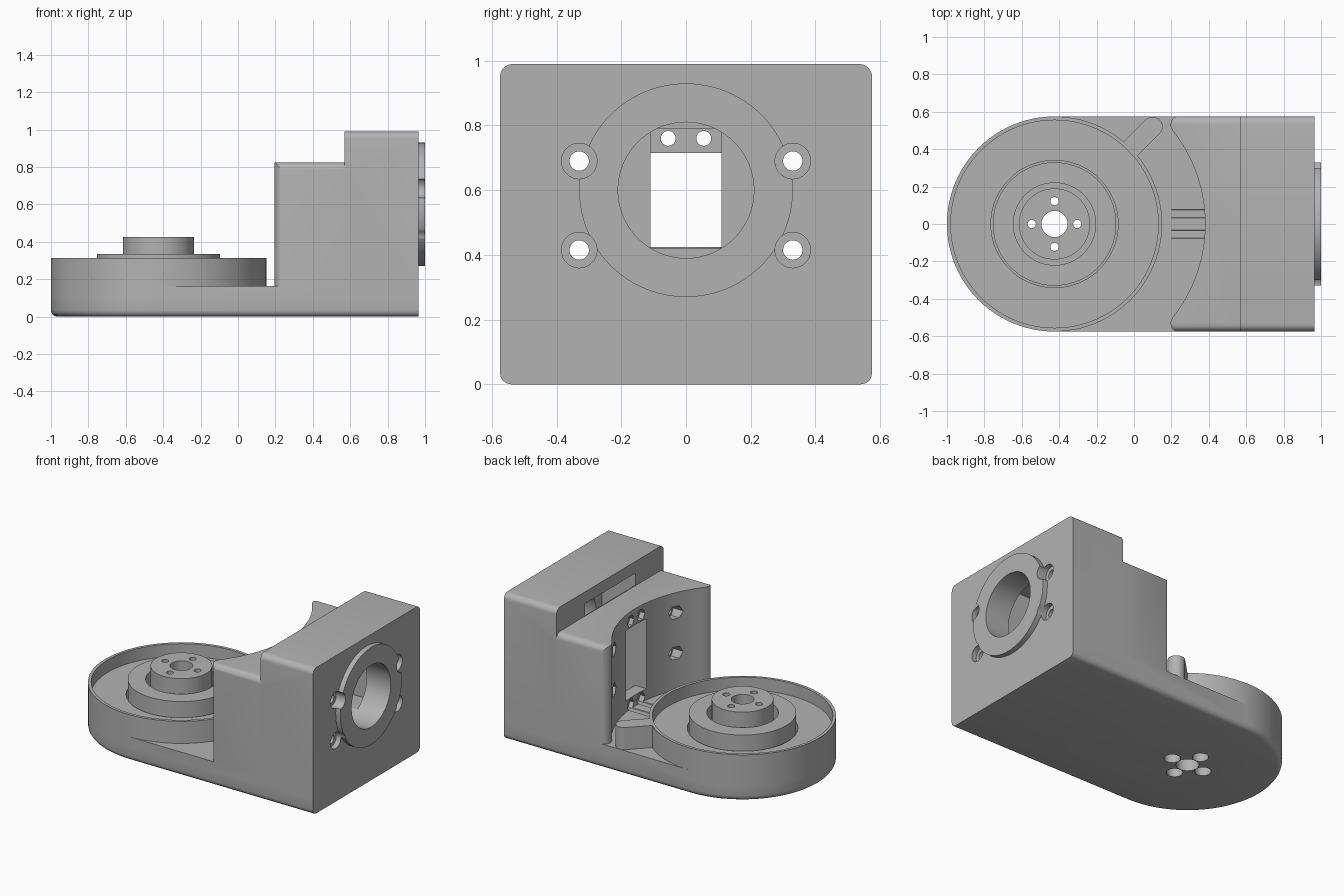
import bpy, bmesh
from math import sin, cos, pi, radians, sqrt
from mathutils import Matrix, Vector

if "Cube" in bpy.data.objects:
    bpy.data.objects.remove(bpy.data.objects["Cube"], do_unlink=True)

CX = -0.425            # axis of the round cup
HALF = 0.575           # half width of the body
END = 0.965            # flat end face
AXIS_Z = 0.6           # axis of the end flange

grey = bpy.data.materials.new("plain_grey")
grey.use_nodes = True
grey.diffuse_color = (0.45, 0.45, 0.45, 1)
grey.node_tree.nodes["Principled BSDF"].inputs["Base Color"].default_value = (0.45, 0.45, 0.45, 1)


def finish(name, bm):
    bmesh.ops.recalc_face_normals(bm, faces=bm.faces)
    mesh = bpy.data.meshes.new(name)
    bm.to_mesh(mesh)
    bm.free()
    mesh.materials.append(grey)
    ob = bpy.data.objects.new(name, mesh)
    bpy.context.collection.objects.link(ob)
    return ob


def prism_bm(points, direction):
    bm = bmesh.new()
    face = bm.faces.new([bm.verts.new(p) for p in points])
    new = bmesh.ops.extrude_face_region(bm, geom=[face])["geom"]
    bmesh.ops.translate(bm, vec=direction, verts=[g for g in new if isinstance(g, bmesh.types.BMVert)])
    return bm


def box(x0, x1, half_y, z0, z1):
    pts = [(x0, -half_y, z0), (x1, -half_y, z0), (x1, half_y, z0), (x0, half_y, z0)]
    return finish("box", prism_bm(pts, (0, 0, z1 - z0)))


def disc_z(x, y, r, z0, z1, n=96):
    pts = [(x + r * cos(2 * pi * i / n), y + r * sin(2 * pi * i / n), z0) for i in range(n)]
    return finish("disc", prism_bm(pts, (0, 0, z1 - z0)))


def disc_x(y, z, r, x0, x1, n=32):
    pts = [(x0, y + r * cos(2 * pi * i / n), z + r * sin(2 * pi * i / n)) for i in range(n)]
    return finish("disc", prism_bm(pts, (x1 - x0, 0, 0)))


def combine(ob, others, operation):
    for other in others:
        mod = ob.modifiers.new("combine", "BOOLEAN")
        mod.operation, mod.solver, mod.object = operation, "EXACT", other
        bpy.context.view_layer.objects.active = ob
        bpy.ops.object.modifier_apply(modifier=mod.name)
        bpy.data.objects.remove(other, do_unlink=True)


def smooth(ob):
    bpy.ops.object.select_all(action="DESELECT")
    ob.select_set(True)
    bpy.context.view_layer.objects.active = ob
    bpy.ops.object.shade_smooth_by_angle(angle=radians(30))


# Base plate: round at one end, with a rounded lower rim
arc = [pi / 2 + pi * i / 48 for i in range(49)]
outline = [(CX + HALF * cos(a), HALF * sin(a), 0) for a in arc]
outline += [(END, -HALF, 0), (END, HALF, 0)]
bm = prism_bm(outline, (0, 0, 0.165))
rim = [e for e in bm.edges if all(v.co.z < 0.001 for v in e.verts)
       and not all(v.co.x > END - 0.001 for v in e.verts)]
bmesh.ops.bevel(bm, geom=rim, offset=0.035, segments=4, profile=0.5, affect="EDGES")
housing = finish("housing", bm)


# Block sections with rounded top edges
def section(x0, x1, top, r=0.04):
    right = [(HALF - r + r * cos(pi / 2 * i / 6), top - r + r * sin(pi / 2 * i / 6)) for i in range(7)]
    half = [(HALF, 0.1)] + right
    pts = [(x0, y, z) for y, z in half] + [(x0, -y, z) for y, z in reversed(half)]
    return finish("section", prism_bm(pts, (x1 - x0, 0, 0)))


low_block = section(0.15, 0.58, 0.825)
high_block = section(0.57, END, 0.99)

# Plan of the low block: concave front and rounded tips
R = 0.805
side = []
for i in range(20):
    y = 0.5 * i / 19
    side.append((CX + sqrt(R * R - y * y), y))
side += [(0.245 - 0.05 * cos(pi / 2 * i / 6), 0.525 + 0.055 * sin(pi / 2 * i / 6)) for i in range(7)]
side.append((0.7, 0.58))
plan = [(x, y, 0) for x, y in side] + [(x, -y, 0) for x, y in reversed(side[1:])]
combine(low_block, [finish("plan", prism_bm(plan, (0, 0, 1.2)))], "INTERSECT")

# Angled stop beside the cup
d = Vector((1, 1, 0)).normalized()
side_dir = Vector((-d.y, d.x, 0))
tip = Vector((0.1, 0.52, 0.1))
w = 0.053
stop_pts = [tip - d * 0.2 + side_dir * w, tip - d * 0.2 - side_dir * w]
stop_pts += [tip + w * (-side_dir * cos(pi * i / 12) + d * sin(pi * i / 12)) for i in range(13)]
stop = finish("stop", prism_bm(stop_pts, (0, 0, 0.215)))

cup = disc_z(CX, 0, HALF, 0.1, 0.315)
combine(housing, [low_block, high_block, cup, stop], "UNION")

# Cup recess and the seat around the hub
cuts = [disc_z(CX, 0, 0.555, 0.23, 0.5), disc_z(CX, 0, 0.34, 0.17, 0.4)]

# Motor cavity, upper slot, recess and window
cuts += [box(0.575, 0.82, 0.27, 0.42, 0.91), box(0.5, 0.7, 0.27, 0.827, 0.91),
         box(0.46, 0.6, 0.11, 0.165, 0.79), box(0.2, 0.5, 0.1095, 0.24, 0.715),
         disc_x(0, AXIS_Z, 0.21, 0.75, 1.1, 64)]

# Screw holes with hexagonal nut pockets
for s in (-1, 1):
    for z in (0.415, 0.69):
        cuts += [disc_x(s * 0.33, z, 0.03, 0.1, 1.1), disc_x(s * 0.33, z, 0.055, 0.93, 1.1),
                 disc_x(s * 0.33, z, 0.048, 0.1, 0.36, 6)]
    for z in (0.195, 0.76):
        cuts += [disc_x(s * 0.055, z, 0.023, 0.3, 0.5), disc_x(s * 0.055, z, 0.04, 0.2, 0.41, 6)]


# Shaft hole with four bolt holes
def shaft_cuts(bolt_r, z0, z1):
    return [disc_z(CX + 0.122 * x, 0.122 * y, bolt_r, z0, z1, 24)
            for x, y in ((1, 0), (-1, 0), (0, 1), (0, -1))]


cuts += [disc_z(CX, 0, 0.07, -0.1, 0.6, 48)] + shaft_cuts(0.022, -0.1, 0.6) + shaft_cuts(0.05, -0.1, 0.11)
combine(housing, cuts, "DIFFERENCE")
smooth(housing)

# Hub: bearing ring with a raised centre
hub = disc_z(CX, 0, 0.33, 0.165, 0.335)
combine(hub, [disc_z(CX, 0, 0.22, 0.24, 0.5)], "DIFFERENCE")
combine(hub, [disc_z(CX, 0, 0.19, 0.2, 0.425)], "UNION")
combine(hub, [disc_z(CX, 0, 0.07, 0, 0.6, 48)] + shaft_cuts(0.022, 0, 0.6), "DIFFERENCE")
hub.name = "hub"
smooth(hub)

# End flange notched by the screw heads
flange = disc_x(0, AXIS_Z, 0.33, 0.96, 1.0, 96)
notches = [disc_x(s * 0.33, z, 0.055, 0.9, 1.1) for s in (-1, 1) for z in (0.415, 0.69)]
combine(flange, [disc_x(0, AXIS_Z, 0.21, 0.9, 1.1, 64)] + notches, "DIFFERENCE")
flange.name = "end_flange"
smooth(flange)
